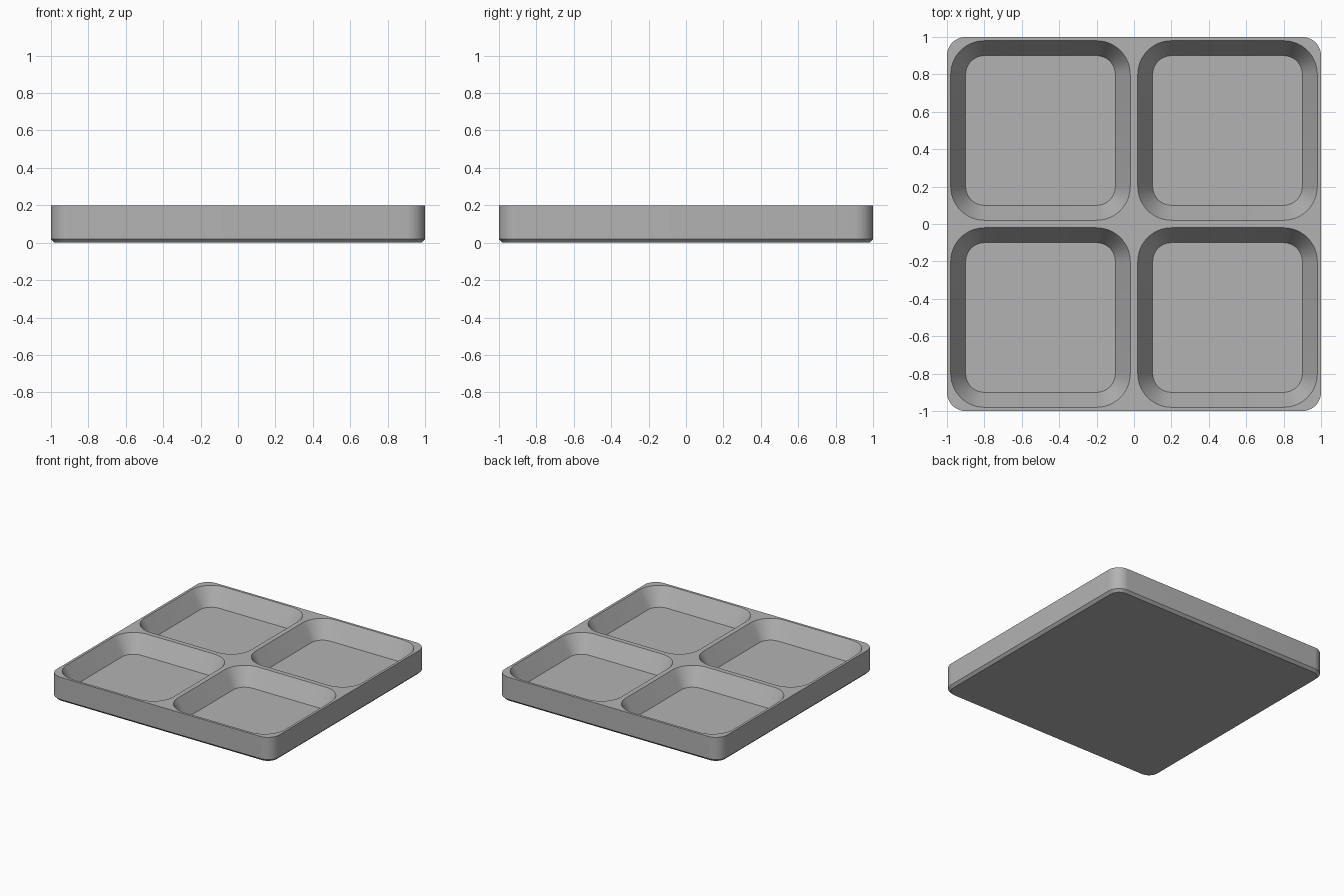
import bpy
import bmesh
from math import cos, sin, pi, radians

cube = bpy.data.objects.get("Cube")
if cube:
    bpy.data.objects.remove(cube, do_unlink=True)

HEIGHT, FLOOR, CHAMFER = 0.2, 0.06, 0.02
STEPS = 12  # segments per rounded corner

grey = bpy.data.materials.new("plain grey")
grey.use_nodes = True
colour = (0.45, 0.45, 0.45, 1)
grey.diffuse_color = colour
grey.node_tree.nodes["Principled BSDF"].inputs["Base Color"].default_value = colour

bm = bmesh.new()


def ring(cx, cy, half, radius, z):
    """Rounded square loop of vertices, counter-clockwise."""
    verts = []
    for quarter in range(4):
        mid = pi / 4 + quarter * pi / 2
        sx = 1 if cos(mid) > 0 else -1
        sy = 1 if sin(mid) > 0 else -1
        for i in range(STEPS + 1):
            a = (quarter + i / STEPS) * pi / 2
            verts.append(bm.verts.new((cx + sx * (half - radius) + radius * cos(a),
                                       cy + sy * (half - radius) + radius * sin(a), z)))
    return verts


def bridge(lower, upper):
    n = len(lower)
    for i in range(n):
        j = (i + 1) % n
        bm.faces.new((lower[i], lower[j], upper[j], upper[i]))


def loop_edges(verts):
    return [bm.edges.get((v, verts[i - 1])) for i, v in enumerate(verts)]


# Outer body with chamfered foot
base = ring(0, 0, 1 - CHAMFER, 0.1 - CHAMFER, 0)
side = ring(0, 0, 1, 0.1, CHAMFER)
rim = ring(0, 0, 1, 0.1, HEIGHT)
bm.faces.new(base[::-1])
bridge(base, side)
bridge(side, rim)
top_edges = loop_edges(rim)

# Four sloped compartments
for cx in (-0.5, 0.5):
    for cy in (-0.5, 0.5):
        opening = ring(cx, cy, 0.48, 0.18, HEIGHT)
        floor = ring(cx, cy, 0.4, 0.1, FLOOR)
        bridge(opening, floor)
        bm.faces.new(floor)
        top_edges += loop_edges(opening)

# Flat top surface around the compartments
bmesh.ops.triangle_fill(bm, edges=top_edges, use_beauty=True, normal=(0, 0, 1))
bmesh.ops.recalc_face_normals(bm, faces=bm.faces)

mesh = bpy.data.meshes.new("compartment_tray")
bm.to_mesh(mesh)
bm.free()
mesh.materials.append(grey)
tray = bpy.data.objects.new("compartment_tray", mesh)
bpy.context.collection.objects.link(tray)

bpy.ops.object.select_all(action='DESELECT')
tray.select_set(True)
bpy.context.view_layer.objects.active = tray
bpy.ops.object.shade_smooth_by_angle(angle=radians(25))
